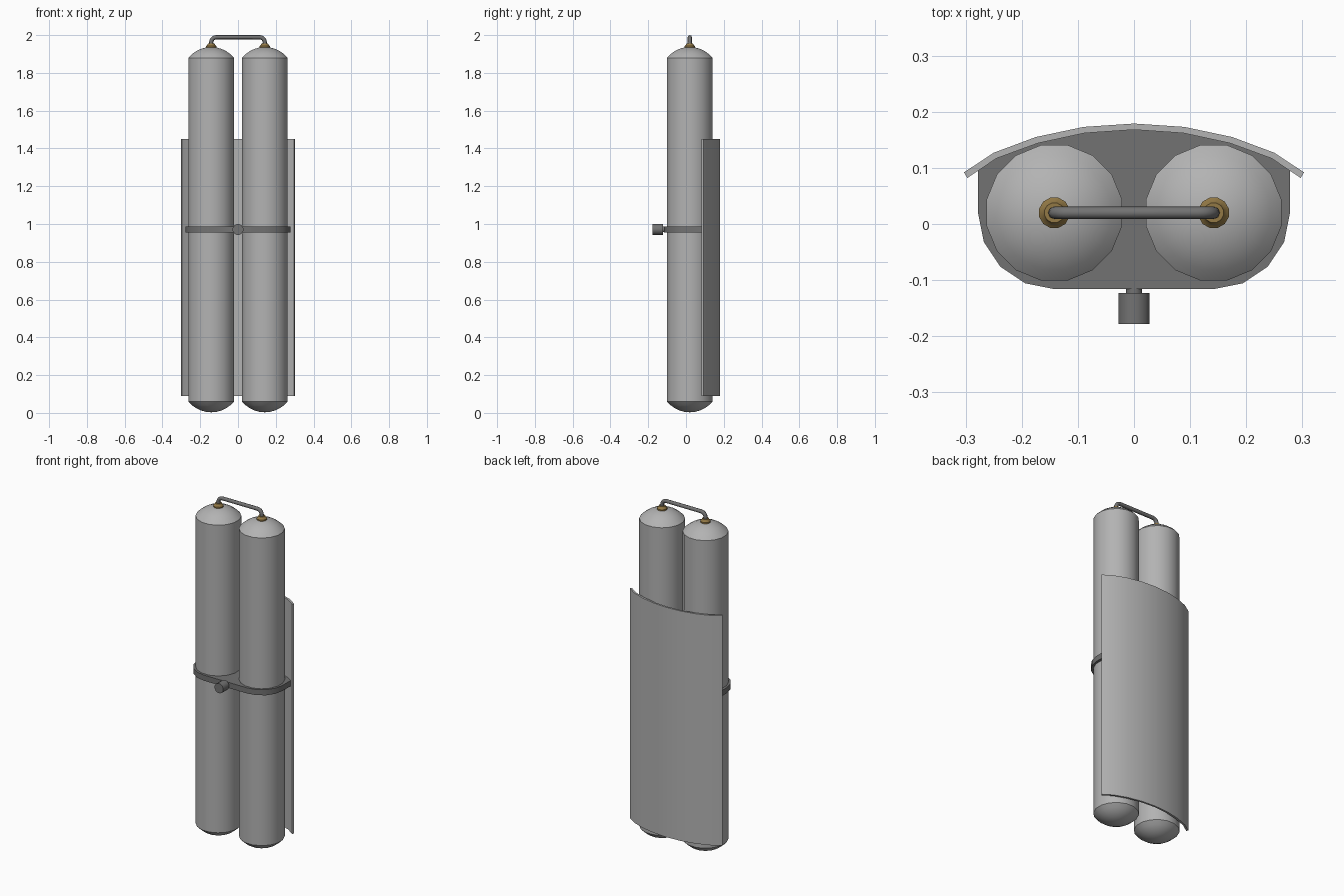
import bpy, bmesh, math
from mathutils import Matrix

if "Cube" in bpy.data.objects:
    bpy.data.objects.remove(bpy.data.objects["Cube"])


def material(name, rgb):
    m = bpy.data.materials.new(name)
    m.diffuse_color = (*rgb, 1)
    m.use_nodes = True
    m.node_tree.nodes["Principled BSDF"].inputs["Base Color"].default_value = m.diffuse_color
    return m


GREY = material("light grey metal", (0.45, 0.45, 0.45))
DARK = material("dark grey metal", (0.17, 0.17, 0.17))
BRASS = material("brass", (0.29, 0.19, 0.06))
TX, TY = 0.142, 0.02          # tank axis
R = 0.123                     # tank radius


def finish(name, bm, mat, smooth=None):
    bmesh.ops.recalc_face_normals(bm, faces=bm.faces)
    me = bpy.data.meshes.new(name)
    bm.to_mesh(me)
    bm.free()
    me.materials.append(mat)
    ob = bpy.data.objects.new(name, me)
    bpy.context.collection.objects.link(ob)
    if smooth:
        bpy.ops.object.select_all(action='DESELECT')
        ob.select_set(True)
        bpy.context.view_layer.objects.active = ob
        bpy.ops.object.shade_smooth_by_angle(angle=math.radians(smooth))
    return ob


def lathe(name, profile, sides, mat, matrix, smooth=35):
    """Revolve (radius, height) points; radius 0 makes a pole."""
    bm = bmesh.new()
    rings = []
    for r, z in profile:
        n = 1 if r == 0 else sides
        angles = [2 * math.pi * (i + 0.5) / sides for i in range(n)]
        rings.append([bm.verts.new((r * math.cos(a), r * math.sin(a), z)) for a in angles])
    for a, b in zip(rings, rings[1:]):
        for i in range(sides):
            j = (i + 1) % sides
            quad = [a[i % len(a)], a[j % len(a)], b[j % len(b)], b[i % len(b)]]
            bm.faces.new(list(dict.fromkeys(quad)))
    bm.transform(matrix)
    return finish(name, bm, mat, smooth)


def extrude_outline(name, pts, z0, z1, mat, smooth=None):
    bm = bmesh.new()
    face = bm.faces.new([bm.verts.new((x, y, z0)) for x, y in pts])
    top = bmesh.ops.extrude_face_region(bm, geom=[face])["geom"]
    bmesh.ops.translate(bm, vec=(0, 0, z1 - z0),
                        verts=[v for v in top if isinstance(v, bmesh.types.BMVert)])
    return finish(name, bm, mat, smooth)


# tank profile: shallow spherical caps on a long cylinder
sag = 0.057
cap_r = (R * R + sag * sag) / (2 * sag)
edge = math.asin(R / cap_r)
cap = [(cap_r * math.sin(edge * i / 5), cap_r * (1 - math.cos(edge * i / 5))) for i in range(6)]
tank = [(r, 0.003 + h) for r, h in cap] + [(r, 1.937 - h) for r, h in reversed(cap)]

for side, s in (("left", -1), ("right", 1)):
    at = Matrix.Translation((s * TX, TY, 0))
    lathe(side + "_tank", tank, 16, GREY, at)
    # valve fitting on top of the tank
    lathe(side + "_fitting", [(0, 1.925), (0.028, 1.925), (0.028, 1.942), (0.021, 1.948),
                              (0.018, 1.956), (0, 1.956)], 12, BRASS, at)

# curved back shield
half = [(0.09, 0.173), (0.175, 0.155), (0.25, 0.127), (0.303, 0.092)]
outer = [(-x, y) for x, y in reversed(half)] + [(0, 0.179)] + half
inner_half = [(0.088, 0.162), (0.171, 0.144), (0.245, 0.117), (0.297, 0.082)]
inner = [(-x, y) for x, y in reversed(inner_half)] + [(0, 0.168)] + inner_half
extrude_outline("back_shield", outer + inner[::-1], 0.09, 1.45, GREY, 30)

# clamp plate: rounded front, back edge against the shield
arc = [(TX + 0.136 * math.cos(math.radians(22.5 * i)),
        TY - 0.136 * math.sin(math.radians(22.5 * i))) for i in range(5)]
right = [(0.0, 0.169), (0.088, 0.163), (0.171, 0.145), (0.245, 0.118), (0.278, 0.096)] + arc
left = [(-x, y) for x, y in reversed(right[1:])]
extrude_outline("clamp_plate", right + left, 0.955, 0.988, DARK, 30)

# front knob with its stem
facing = Matrix.Translation((0, 0, 0.971)) @ Matrix.Rotation(math.pi / 2, 4, 'X')
lathe("knob_stem", [(0, 0.105), (0.015, 0.105), (0.015, 0.13), (0, 0.13)], 12, DARK, facing)
lathe("knob", [(0, 0.123), (0.029, 0.123), (0.029, 0.178), (0, 0.178)], 12, DARK, facing)

# bridge pipe joining both tanks, with rounded corners
bend, zc = 0.028, 1.989
path = [(-TX, 1.94)]
for i in range(6):
    a = math.radians(18 * i)
    path.append((-TX + bend * (1 - math.cos(a)), zc - bend * (1 - math.sin(a))))
path += [(-x, z) for x, z in reversed(path)]
cu = bpy.data.curves.new("bridge_pipe", 'CURVE')
cu.dimensions = '3D'
cu.bevel_depth = 0.011
cu.bevel_resolution = 2
cu.use_fill_caps = True
sp = cu.splines.new('POLY')
sp.points.add(len(path) - 1)
for p, (x, z) in zip(sp.points, path):
    p.co = (x, TY, z, 1)
    p.radius = 1
sp.use_smooth = True
cu.materials.append(DARK)
pipe = bpy.data.objects.new("bridge_pipe", cu)
bpy.context.collection.objects.link(pipe)
bpy.ops.object.select_all(action='DESELECT')
pipe.select_set(True)
bpy.context.view_layer.objects.active = pipe
bpy.ops.object.convert(target='MESH')
